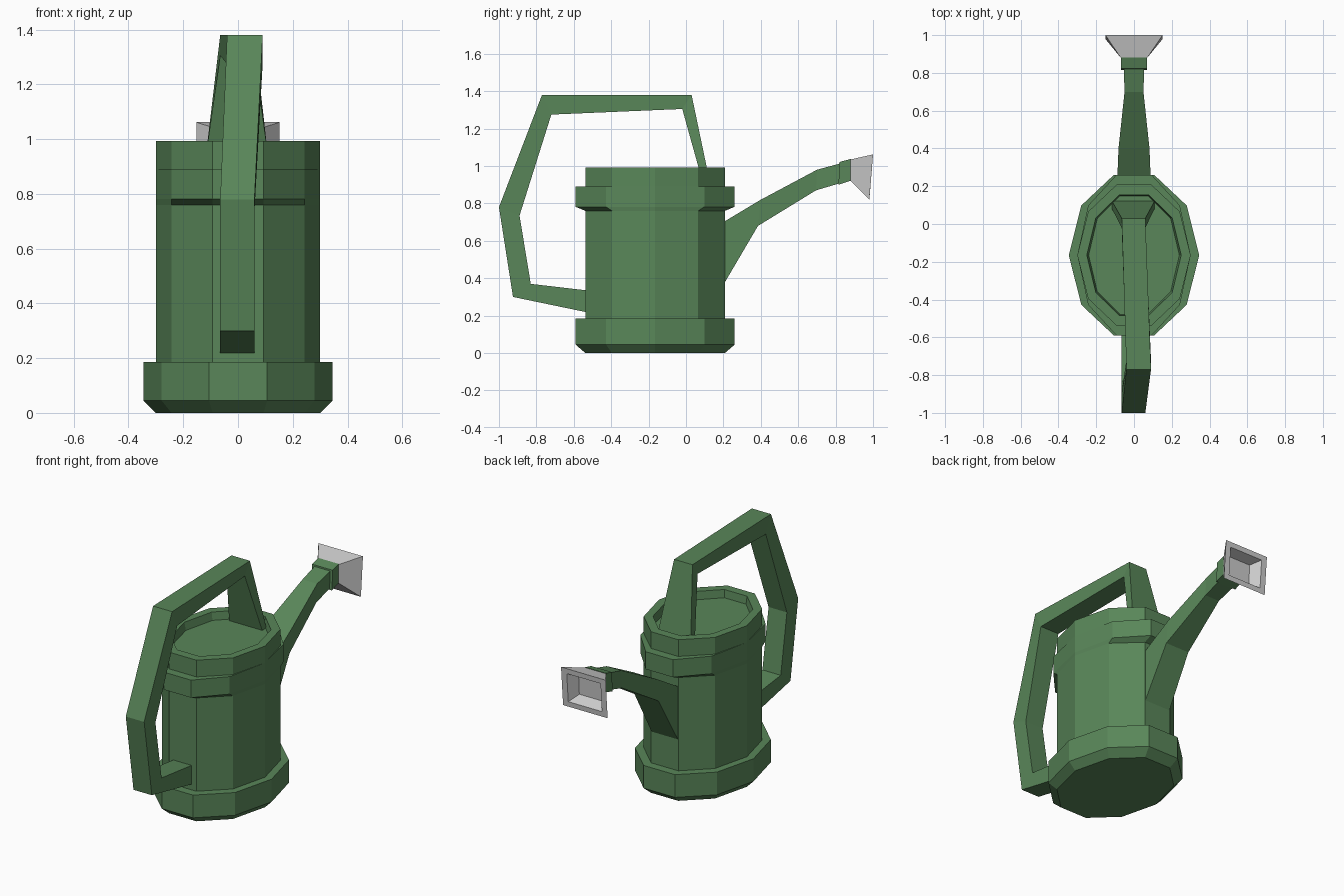
import bpy, bmesh, math

if "Cube" in bpy.data.objects:
    bpy.data.objects.remove(bpy.data.objects["Cube"])

green = bpy.data.materials.new("green_paint")
green.diffuse_color = (0.10, 0.24, 0.10, 1)
green.use_nodes = True
green.node_tree.nodes["Principled BSDF"].inputs["Base Color"].default_value = green.diffuse_color


def loft(name, rings, mat=None):
    """Skin a list of equal-length vertex rings and cap both ends."""
    bm = bmesh.new()
    vs = [[bm.verts.new(p) for p in r] for r in rings]
    n = len(rings[0])
    for a, b in zip(vs, vs[1:]):
        for i in range(n):
            j = (i + 1) % n
            bm.faces.new((a[i], a[j], b[j], b[i]))
    bm.faces.new(vs[0])
    bm.faces.new(vs[-1])
    bmesh.ops.remove_doubles(bm, verts=bm.verts[:], dist=1e-5)
    bmesh.ops.recalc_face_normals(bm, faces=bm.faces[:])
    me = bpy.data.meshes.new(name)
    bm.to_mesh(me)
    bm.free()
    ob = bpy.data.objects.new(name, me)
    bpy.context.collection.objects.link(ob)
    if mat:
        me.materials.append(mat)
    return ob


def oval(rx, ry, z, sides=10, cy=-0.165):
    return [(rx * math.cos(2 * math.pi * i / sides),
             cy + ry * math.sin(2 * math.pi * i / sides), z) for i in range(sides)]


def rect(outer, inner, x0, x1):
    """Four-cornered section from two (y, z) points and an x range."""
    return [(x0, *outer), (x1, *outer), (x1, *inner), (x0, *inner)]


# Can body: foot band, wall, upper band and recessed lid
loft("can_body", [oval(*p) for p in [
    (0.30, 0.392, 0), (0.345, 0.447, 0.045), (0.345, 0.447, 0.185),
    (0.30, 0.392, 0.185), (0.30, 0.392, 0.76), (0.30, 0.447, 0.782),
    (0.30, 0.447, 0.89), (0.30, 0.392, 0.89), (0.30, 0.392, 0.993),
    (0.25, 0.336, 0.993), (0.24, 0.33, 0.945)]], green)

# Handle, from the back of the wall up and over to the lid
loft("handle", [rect(*s) for s in [
    ((-0.53, 0.218), (-0.53, 0.335), -0.065, 0.06),
    ((-0.925, 0.30), (-0.83, 0.37), -0.065, 0.06),
    ((-1.0, 0.78), (-0.89, 0.735), -0.065, 0.06),
    ((-0.77, 1.38), (-0.72, 1.275), -0.04, 0.09),
    ((0.03, 1.38), (-0.02, 1.305), -0.065, 0.06),
    ((0.123, 0.935), (0.083, 0.935), -0.118, 0.11)]], green)

# Spout
loft("spout", [rect(t, b, -w, w) for t, b, w in [
    ((0.20, 0.70), (0.20, 0.365), 0.09),
    ((0.40, 0.82), (0.385, 0.68), 0.082),
    ((0.70, 0.98), (0.695, 0.87), 0.05),
    ((0.83, 1.015), (0.83, 0.91), 0.054)]], green)

# Collar at the spout tip
loft("spout_collar", [rect(t, b, -w, w) for t, b, w in [
    ((0.822, 1.022), (0.815, 0.90), 0.07),
    ((0.882, 1.038), (0.882, 0.922), 0.07)]], green)

# Flared rose with a recessed face
loft("rose", [rect(t, b, -w, w) for t, b, w in [
    ((0.88, 1.035), (0.88, 0.92), 0.07),
    ((1.0, 1.062), (0.98, 0.82), 0.152),
    ((0.997, 1.03), (0.983, 0.852), 0.115),
    ((0.932, 1.012), (0.925, 0.885), 0.08)]])
